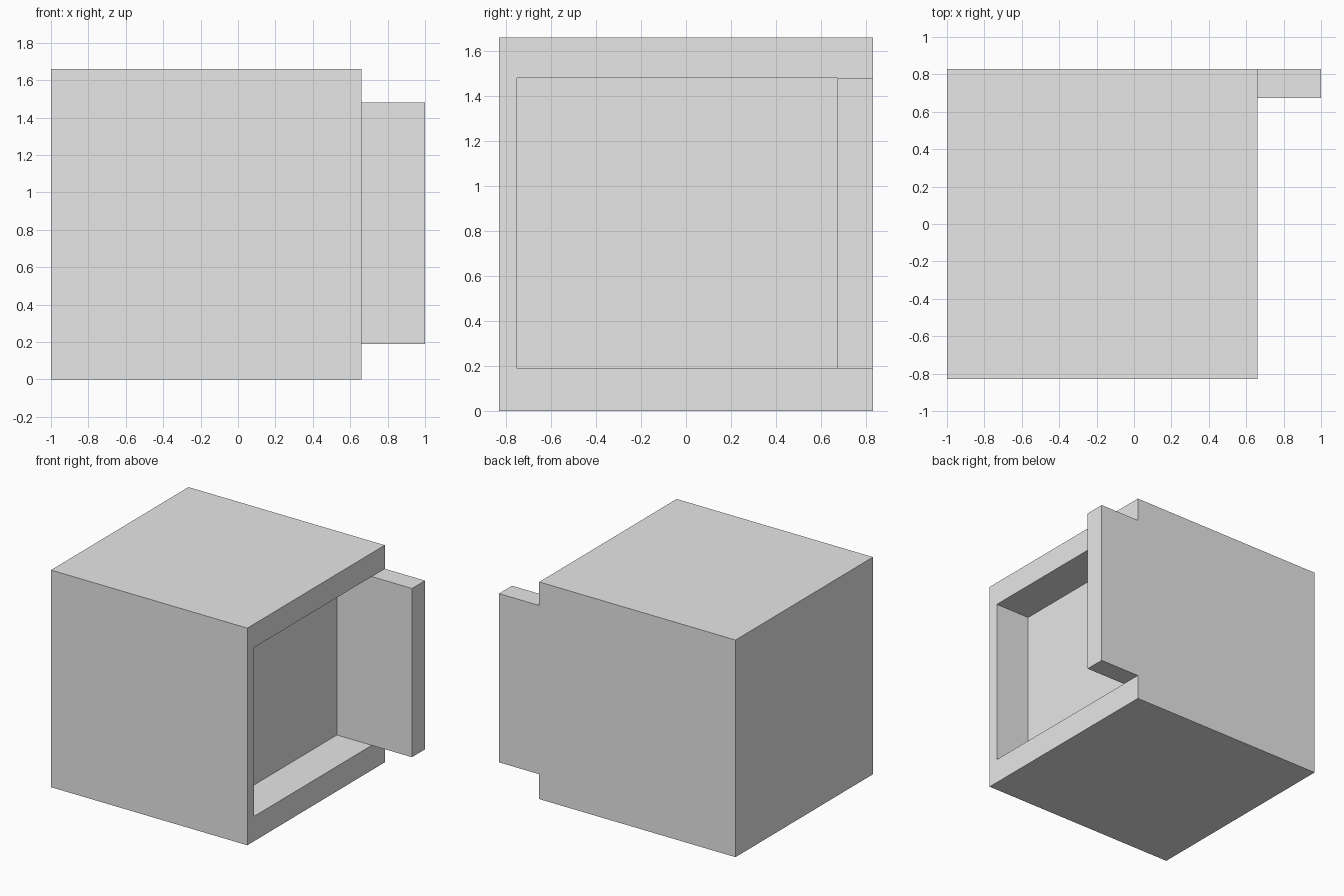
import bpy
import bmesh
from mathutils import Vector, Matrix

if "Cube" in bpy.data.objects:
    bpy.data.objects.remove(bpy.data.objects["Cube"], do_unlink=True)

SIDE = 1.66            # body cube
SIDE_X = 0.66          # plane of the open side
BOTTOM, TOP = 0.19, 1.48
NEAR, FAR = -0.75, 0.673
DEPTH = 0.295          # recess depth
FLAP = 0.34            # flap length

grey = bpy.data.materials.new("plain grey")
grey.use_nodes = True
grey.diffuse_color = (0.8, 0.8, 0.8, 1)
grey.node_tree.nodes["Principled BSDF"].inputs["Base Color"].default_value = (0.8, 0.8, 0.8, 1)

bm = bmesh.new()
bmesh.ops.create_cube(bm, size=SIDE, matrix=Matrix.Translation((SIDE_X - SIDE / 2, 0, SIDE / 2)))


def side_face(y, z):
    """Face of the open side whose bounds hold the point (y, z)."""
    for f in bm.faces:
        if all(abs(v.co.x - SIDE_X) < 1e-4 for v in f.verts):
            ys = [v.co.y for v in f.verts]
            zs = [v.co.z for v in f.verts]
            if min(ys) < y < max(ys) and min(zs) < z < max(zs):
                return f


def cut(face, point, normal):
    geom = [face, *face.edges, *face.verts]
    bmesh.ops.bisect_plane(bm, geom=geom, plane_co=point, plane_no=normal)


def extrude(face, distance):
    new = bmesh.ops.extrude_discrete_faces(bm, faces=[face])["faces"][0]
    bmesh.ops.translate(bm, vec=Vector((distance, 0, 0)), verts=new.verts[:])


# Divide the side into rim, opening and flap strip
for z in (BOTTOM, TOP):
    cut(side_face(0, SIDE / 2), (0, 0, z), (0, 0, 1))
for y in (NEAR, FAR):
    cut(side_face(0, SIDE / 2), (0, y, 0), (0, 1, 0))

# Sink the opening and pull out the flap
extrude(side_face(0, SIDE / 2), -DEPTH)
extrude(side_face((FAR + SIDE / 2) / 2, SIDE / 2), FLAP)

# Merge flush faces into clean flat sides
bmesh.ops.dissolve_limit(bm, angle_limit=0.01, verts=bm.verts[:], edges=bm.edges[:])
bmesh.ops.recalc_face_normals(bm, faces=bm.faces[:])

mesh = bpy.data.meshes.new("box_with_side_flap")
bm.to_mesh(mesh)
bm.free()
mesh.materials.append(grey)
box = bpy.data.objects.new("box_with_side_flap", mesh)
bpy.context.collection.objects.link(box)
